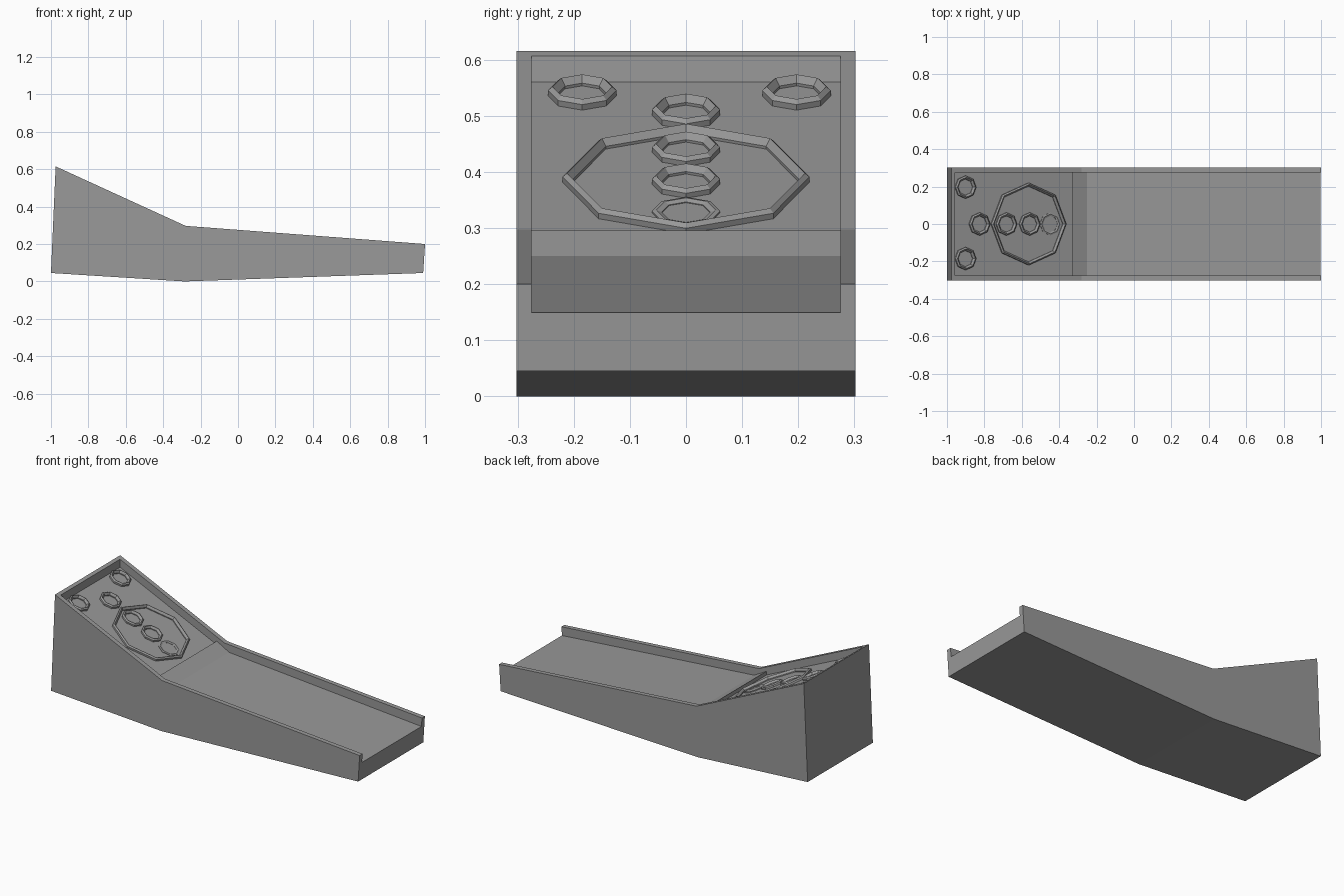
import bpy, bmesh, math

if "Cube" in bpy.data.objects:
    bpy.data.objects.remove(bpy.data.objects["Cube"])

GREY = (0.32, 0.32, 0.32, 1)
grey = bpy.data.materials.new("plain grey")
grey.use_nodes = True
grey.diffuse_color = GREY
grey.node_tree.nodes["Principled BSDF"].inputs["Base Color"].default_value = GREY


def make_object(name, bm):
    bmesh.ops.recalc_face_normals(bm, faces=bm.faces)
    mesh = bpy.data.meshes.new(name)
    bm.to_mesh(mesh)
    bm.free()
    mesh.materials.append(grey)
    obj = bpy.data.objects.new(name, mesh)
    bpy.context.collection.objects.link(obj)
    return obj


def prism(name, profile, half_width):
    """Extrude a side profile of (x, z) points across y."""
    bm = bmesh.new()
    face = bm.faces.new([bm.verts.new((x, -half_width, z)) for x, z in profile])
    extruded = bmesh.ops.extrude_face_region(bm, geom=[face])["geom"]
    verts = [v for v in extruded if isinstance(v, bmesh.types.BMVert)]
    bmesh.ops.translate(bm, verts=verts, vec=(0, 2 * half_width, 0))
    return make_object(name, bm)


# Cabinet: solid outline with the lane, lip and target board cut between rails
BOARD_BACK, BOARD_TOP, SLOPE = -0.957, 0.56, 0.4576
LIP_X = -0.33


def board_z(x):
    return BOARD_TOP - SLOPE * (x - BOARD_BACK)


cabinet = prism("cabinet", [(-1, 0.045), (-0.285, 0), (0.99, 0.045), (1, 0.2),
                            (-0.28, 0.297), (-0.975, 0.615)], 0.302)
cutter = prism("lane_cutter", [(1.1, 0.141), (-0.25, 0.25), (LIP_X, 0.295),
                               (LIP_X, board_z(LIP_X)), (BOARD_BACK, BOARD_TOP),
                               (BOARD_BACK, 0.8), (1.1, 0.8)], 0.275)
cutter.hide_render = True
cut = cabinet.modifiers.new("lane_cut", "BOOLEAN")
cut.operation = "DIFFERENCE"
cut.solver = "EXACT"
cut.object = cutter
bpy.context.view_layer.objects.active = cabinet
bpy.ops.object.modifier_apply(modifier=cut.name)
bpy.data.objects.remove(cutter)


# Octagonal target rings lying on the sloped board
def ring(name, x, y, radius, wall, height, sides=8):
    profile = [(radius, -0.008), (radius, height * 0.6),
               (radius - wall * 0.45, height), (radius - wall, height * 0.3),
               (radius - wall, -0.008)]
    bm = bmesh.new()
    loops = []
    for i in range(sides):
        a = math.tau * i / sides
        loops.append([bm.verts.new((r * math.cos(a), r * math.sin(a), z))
                      for r, z in profile])
    for i in range(sides):
        a, b = loops[i], loops[(i + 1) % sides]
        for j in range(len(profile)):
            k = (j + 1) % len(profile)
            bm.faces.new((a[j], b[j], b[k], a[k]))
    obj = make_object(name, bm)
    obj.location = (x, y, board_z(x))
    obj.rotation_euler.y = math.atan(SLOPE)
    return obj


ring("large_ring", -0.566, 0, 0.22, 0.018, 0.018)
for name, x, y, height in [("left_corner_ring", -0.903, 0.197, 0.018),
                           ("right_corner_ring", -0.903, -0.185, 0.018),
                           ("top_ring", -0.828, 0, 0.018),
                           ("upper_ring", -0.684, 0, 0.016),
                           ("middle_ring", -0.56, 0, 0.016),
                           ("lower_ring", -0.448, 0, 0.005)]:
    ring(name, x, y, 0.061, 0.018, height)
